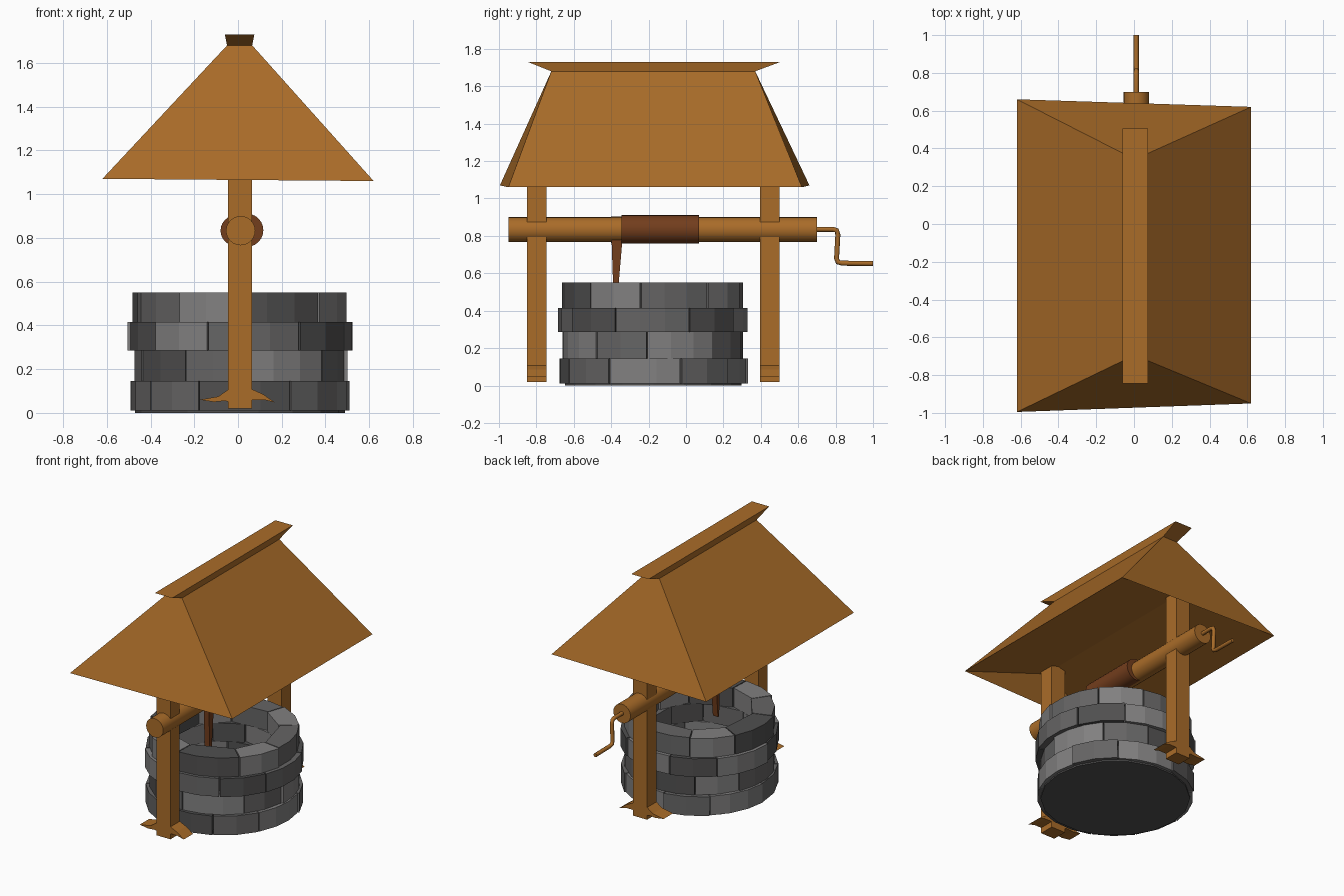
import bpy, math, random
from math import sin, cos, radians, pi

if "Cube" in bpy.data.objects:
    bpy.data.objects.remove(bpy.data.objects["Cube"])

random.seed(4)


def material(name, rgb):
    m = bpy.data.materials.new(name)
    m.diffuse_color = (*rgb, 1)
    m.use_nodes = True
    m.node_tree.nodes["Principled BSDF"].inputs["Base Color"].default_value = m.diffuse_color
    return m


WOOD = material("wood", (0.40, 0.15, 0.022))
ROPE = material("rope", (0.17, 0.047, 0.012))
GREYS = [material("stone_%d" % i, (g, g * 0.98, g * 0.98)) for i, g in enumerate((0.08, 0.13, 0.22))]


def make(name, verts, faces, mat):
    me = bpy.data.meshes.new(name)
    me.from_pydata(verts, [], faces)
    me.materials.append(mat)
    ob = bpy.data.objects.new(name, me)
    bpy.context.collection.objects.link(ob)
    return ob


def prism(name, a, b, mat):
    """Closed solid between two matching rings of points."""
    n = len(a)
    faces = [(i, (i + 1) % n, n + (i + 1) % n, n + i) for i in range(n)]
    faces += [tuple(range(n))[::-1], tuple(range(n, 2 * n))]
    return make(name, a + b, faces, mat)


def rect(x0, x1, y0, y1, z):
    return [(x0, y0, z), (x1, y0, z), (x1, y1, z), (x0, y1, z)]


def cylinder_y(name, x, z, r, y0, y1, mat, n=24):
    ring = [(x + r * cos(2 * pi * i / n), z + r * sin(2 * pi * i / n)) for i in range(n)]
    ob = prism(name, [(u, y1, v) for u, v in ring], [(u, y0, v) for u, v in ring], mat)
    bpy.context.view_layer.objects.active = ob
    ob.select_set(True)
    bpy.ops.object.shade_smooth_by_angle(angle=radians(40))
    ob.select_set(False)


# Stone wall: four courses of arc-shaped blocks with staggered joints
CX, CY = 0.01, -0.175
JOINTS = [-145, -112, -63, -28, 17, 52, 97, 132, 178, 215]
LEVELS = [0.01, 0.145, 0.285, 0.415, 0.55]
for row, (turn, radius) in enumerate(zip((0, 24, 5, 20), (0.505, 0.485, 0.51, 0.485))):
    last = -1
    for k in range(9):
        a0, a1 = radians(JOINTS[k] + turn + 0.4), radians(JOINTS[k + 1] + turn - 0.4)
        r = radius + random.uniform(-0.008, 0.008)
        inner = 0.355 + random.uniform(-0.01, 0.01)
        seg = 3 if a1 - a0 > 0.7 else 2
        angles = [a0 + (a1 - a0) * i / seg for i in range(seg + 1)]
        plan = [(CX + r * cos(a), CY + r * sin(a)) for a in angles]
        plan += [(CX + inner * cos(a), CY + inner * sin(a)) for a in (a1, a0)]
        shade = random.choice([i for i in range(3) if i != last])
        last = shade
        prism("wall_stone_%d_%d" % (row, k), [(x, y, LEVELS[row]) for x, y in plan],
              [(x, y, LEVELS[row + 1]) for x, y in plan], GREYS[shade])

# Well floor
disc = [(CX + 0.48 * cos(2 * pi * i / 18), CY + 0.48 * sin(2 * pi * i / 18)) for i in range(18)]
prism("well_floor", [(x, y, 0) for x, y in disc], [(x, y, 0.025) for x, y in disc], GREYS[0])

# Posts with splayed feet
FEET = {
    "left": [(-0.04, 0.11), (-0.09, 0.075), (-0.175, 0.06), (-0.11, 0.05), (-0.06, 0.055), (-0.04, 0.05)],
    "right": [(0.06, 0.06), (0.12, 0.06), (0.17, 0.047), (0.115, 0.085), (0.06, 0.11)],
}
for end, y0, y1 in (("front", -0.85, -0.745), ("back", 0.395, 0.5)):
    prism(end + "_post", rect(-0.045, 0.065, y0, y1, 0.02), rect(-0.045, 0.065, y0, y1, 1.28), WOOD)
    for side, prof in FEET.items():
        prism("%s_%s_foot" % (end, side), [(x, y1, z) for x, z in prof[::-1]],
              [(x, y0, z) for x, z in prof[::-1]], WOOD).data.flip_normals()

# Hipped roof with a shallow hollow underneath
eaves = [(-0.62, -0.995, 1.07), (0.62, -0.95, 1.06), (0.62, 0.62, 1.06), (-0.62, 0.66, 1.07)]
ridge = rect(-0.05, 0.065, -0.72, 0.37, 1.68)
hollow = [(0.01, -0.87, 1.23), (0.01, 0.53, 1.23)]
make("roof", eaves + ridge + hollow,
     [(0, 1, 5, 4), (1, 2, 6, 5), (2, 3, 7, 6), (3, 0, 4, 7), (4, 5, 6, 7),
      (1, 0, 8), (2, 1, 8, 9), (3, 2, 9), (0, 3, 9, 8)], WOOD)
prism("ridge_cap", ridge, rect(-0.06, 0.075, -0.845, 0.505, 1.73), WOOD)

# Axle, rope coil and the loop the rope hangs from
cylinder_y("axle", 0.012, 0.833, 0.067, -0.95, 0.7, WOOD)
cylinder_y("rope_coil", 0.04, 0.835, 0.076, -0.345, 0.07, ROPE)
cylinder_y("rope_loop", -0.01, 0.833, 0.07, -0.4, -0.34, ROPE)

# Hanging rope, tapering downwards
prism("hanging_rope", rect(0.01, 0.05, -0.385, -0.372, 0.40),
      rect(0.01, 0.05, -0.398, -0.34, 0.78), ROPE)

# Crank handle: bent round bar
bar = bpy.data.curves.new("crank_handle", "CURVE")
bar.dimensions = "3D"
bar.bevel_depth = 0.0135
bar.bevel_resolution = 2
bar.use_fill_caps = True
path = [(0.68, 0.835), (0.785, 0.835), (0.806, 0.829), (0.812, 0.805),
        (0.805, 0.68), (0.812, 0.66), (0.835, 0.654), (1.0, 0.652)]
spline = bar.splines.new("POLY")
spline.points.add(len(path) - 1)
for p, (y, z) in zip(spline.points, path):
    p.co = (0.012, y, z, 1)
bar.materials.append(WOOD)
bpy.context.collection.objects.link(bpy.data.objects.new("crank_handle", bar))
